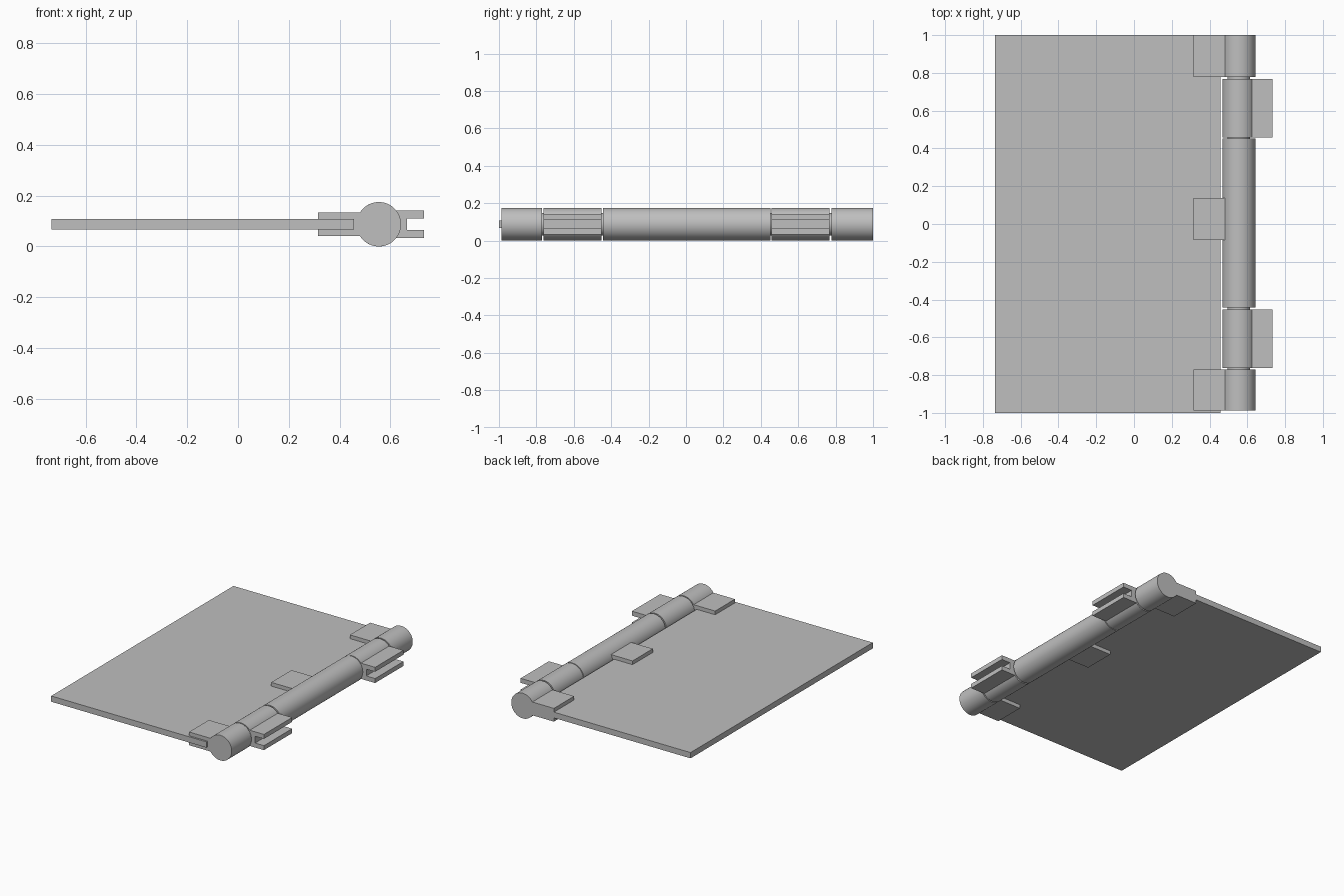
import bpy
import bmesh
from math import asin, cos, sin, pi

cube = bpy.data.objects.get("Cube")
if cube:
    bpy.data.objects.remove(cube)

AXIS_X, AXIS_Z, RADIUS = 0.555, 0.0875, 0.0875

grey = bpy.data.materials.new("plain grey")
grey.use_nodes = True
colour = (0.52, 0.52, 0.52, 1)
grey.diffuse_color = colour
grey.node_tree.nodes["Principled BSDF"].inputs["Base Color"].default_value = colour


def extrude(name, profile, y0, y1):
    """Extrude an (x, z) outline along y."""
    bm = bmesh.new()
    face = bm.faces.new([bm.verts.new((x, y0, z)) for x, z in profile])
    moved = bmesh.ops.extrude_face_region(bm, geom=[face])["geom"]
    verts = [v for v in moved if isinstance(v, bmesh.types.BMVert)]
    bmesh.ops.translate(bm, verts=verts, vec=(0, y1 - y0, 0))
    bmesh.ops.recalc_face_normals(bm, faces=bm.faces)
    mesh = bpy.data.meshes.new(name)
    bm.to_mesh(mesh)
    bm.free()
    mesh.materials.append(grey)
    obj = bpy.data.objects.new(name, mesh)
    bpy.context.collection.objects.link(obj)
    bpy.ops.object.select_all(action='DESELECT')
    obj.select_set(True)
    bpy.context.view_layer.objects.active = obj
    bpy.ops.object.shade_smooth_by_angle()
    return obj


def circle(radius, n=64):
    return [(AXIS_X + radius * cos(2 * pi * i / n),
             AXIS_Z + radius * sin(2 * pi * i / n)) for i in range(n)]


def jaws(side, tip, root, outer, inner):
    """Fork outline from the lower outer corner to the upper one."""
    points = [(tip, -outer), (tip, -inner), (root, -inner),
              (root, inner), (tip, inner), (tip, outer)]
    return [(AXIS_X + side * x, AXIS_Z + z) for x, z in points]


def knuckle(side, tip, root, outer, inner, n=56):
    """Round barrel outline merged with a fork on one side."""
    start = asin(outer / RADIUS)
    arc = [start + (2 * pi - 2 * start) * i / n for i in range(n + 1)]
    barrel = [(AXIS_X + side * RADIUS * cos(a), AXIS_Z + RADIUS * sin(a)) for a in arc]
    return barrel + jaws(side, tip, root, outer, inner)


# Flat leaf gripped by the left-hand clips
extrude("panel", [(-0.735, 0.0675), (0.457, 0.0675), (0.457, 0.1075), (-0.735, 0.1075)], -1, 1)

# Pin running through all knuckles
extrude("hinge_pin", circle(0.06), -0.98, 0.99)

# End knuckles with clips holding the panel
panel_clip = (-1, 0.24, 0.098, 0.046, 0.02)
extrude("front_end_knuckle", knuckle(*panel_clip), -0.987, -0.77)
extrude("back_end_knuckle", knuckle(*panel_clip), 0.778, 1)

# Long middle knuckle with one short clip
extrude("middle_barrel", circle(RADIUS), -0.443, 0.452)
inside = [(AXIS_X - 0.06, AXIS_Z + 0.046), (AXIS_X - 0.06, AXIS_Z - 0.046)]
extrude("middle_clip", jaws(*panel_clip) + inside, -0.085, 0.137)

# Two knuckles with forks opening to the other side
fork = (1, 0.178, 0.11, 0.0545, 0.0235)
extrude("front_fork_knuckle", knuckle(*fork), -0.762, -0.453)
extrude("back_fork_knuckle", knuckle(*fork), 0.458, 0.768)
